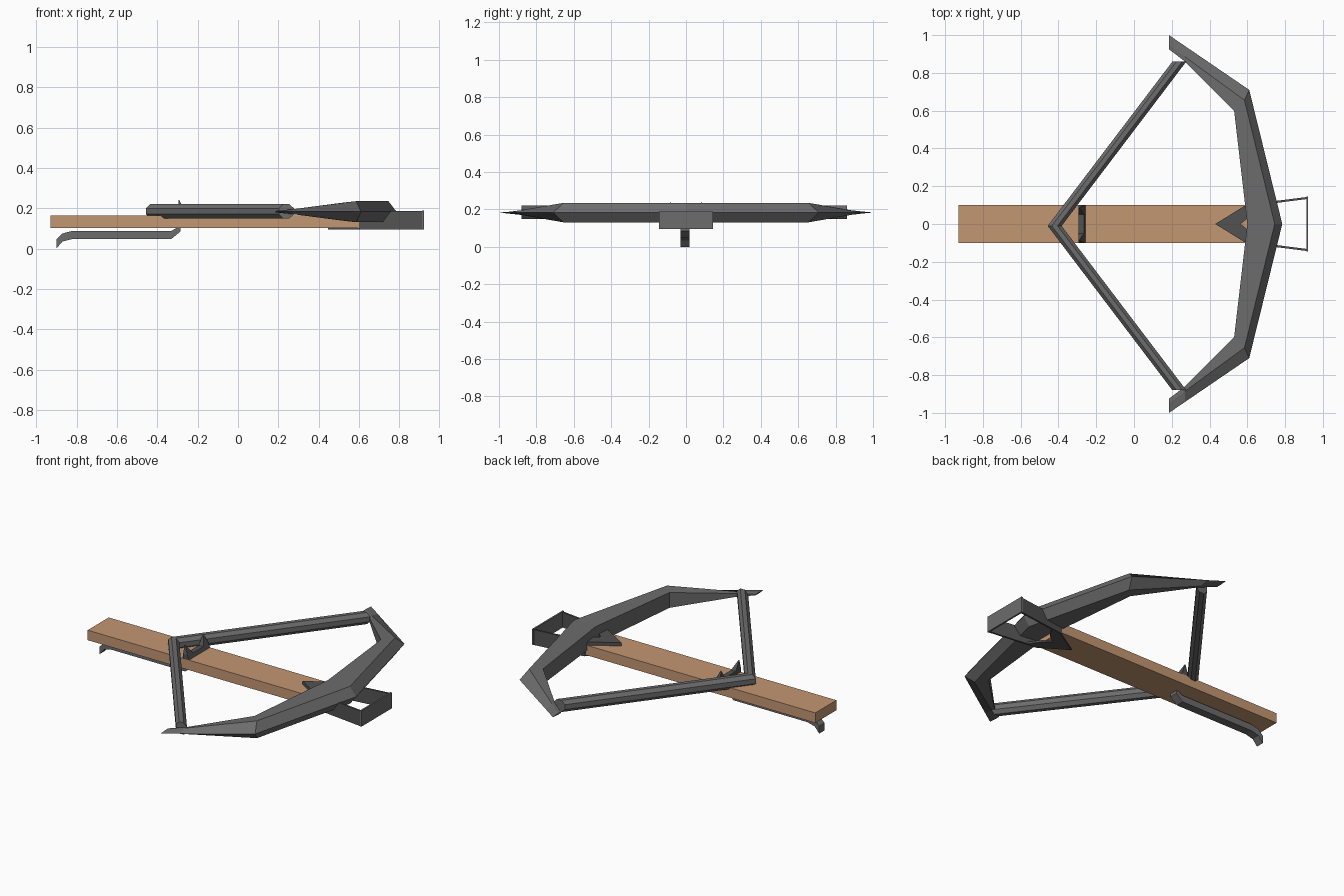
import bpy, bmesh, math

if "Cube" in bpy.data.objects:
    bpy.data.objects.remove(bpy.data.objects["Cube"])


def material(name, rgb):
    m = bpy.data.materials.new(name)
    m.diffuse_color = (*rgb, 1)
    m.use_nodes = True
    m.node_tree.nodes["Principled BSDF"].inputs["Base Color"].default_value = m.diffuse_color
    return m


wood = material("wood", (0.55, 0.31, 0.17))
steel = material("grey_steel", (0.15, 0.15, 0.15))
dark = material("dark_steel", (0.085, 0.085, 0.085))


def loft(name, rings, mat):
    """Skin equal-length closed rings and cap both ends."""
    bm = bmesh.new()
    loops = [[bm.verts.new(p) for p in r] for r in rings]
    n = len(loops[0])
    for a, b in zip(loops, loops[1:]):
        for i in range(n):
            j = (i + 1) % n
            bm.faces.new((a[i], a[j], b[j], b[i]))
    bm.faces.new(loops[0])
    bm.faces.new(loops[-1])
    bmesh.ops.recalc_face_normals(bm, faces=bm.faces)
    me = bpy.data.meshes.new(name)
    bm.to_mesh(me)
    bm.free()
    me.materials.append(mat)
    ob = bpy.data.objects.new(name, me)
    bpy.context.collection.objects.link(ob)
    return ob


def plate_z(name, outline, z0, z1, mat):
    return loft(name, [[(x, y, z) for x, y in outline] for z in (z0, z1)], mat)


# Wooden stock
plate_z("stock", [(-0.93, -0.1), (0.61, -0.1), (0.61, 0.1), (-0.93, 0.1)],
        0.103, 0.163, wood)

# Bow limbs: (inner xy, ridge xy, outer xy, inner half height, ridge half height)
ZC = 0.183
half = [
    ((0.60, 0.0), (0.745, 0.0), (0.785, 0.0), 0.052, 0.052),
    ((0.53, 0.60), (0.585, 0.655), (0.61, 0.71), 0.046, 0.052),
    ((0.27, 0.86), (0.27, 0.885), (0.27, 0.942), 0.010, 0.012),
    ((0.185, 0.925), (0.185, 0.95), (0.185, 1.0), 0.003, 0.004),
]


def bow_ring(s, side):
    (ix, iy), (mx, my), (ox, oy), hi, hm = s
    pts = [(ix, iy, hi), (mx, my, hm), (ox, oy, 0), (mx, my, -hm), (ix, iy, -hi)]
    return [(x, side * y, ZC + z) for x, y, z in pts]


loft("bow", [bow_ring(s, -1) for s in half[:0:-1]] + [bow_ring(s, 1) for s in half], steel)


# Thick bowstring, drawn back to a point and mitred there
def string_ring(x, y):
    return [(x + 0.04 * math.cos(a), y, 0.185 + 0.038 * math.sin(a))
            for a in (math.tau * (i + 0.5) / 8 for i in range(8))]


loft("bowstring", [string_ring(0.24, -0.88), string_ring(-0.42, -0.01),
                   string_ring(0.24, 0.86)], steel)

# Long trigger lever under the stock
lever = [(-0.90, 0.0), (-0.90, 0.045), (-0.87, 0.075), (-0.82, 0.088), (-0.33, 0.088),
         (-0.30, 0.105), (-0.285, 0.105), (-0.285, 0.085), (-0.33, 0.048),
         (-0.82, 0.048), (-0.87, 0.035)]
loft("trigger_lever", [[(x, y, z) for x, z in lever] for y in (-0.03, 0.02)], steel)

# Two-pronged string catch: prongs lean to a point at the back
catch = [(-0.1, 0.160), (0.1, 0.160), (0.1, 0.19), (0.085, 0.24), (0.05, 0.185),
         (-0.05, 0.185), (-0.085, 0.24), (-0.1, 0.19)]
loft("string_catch", [[(-0.295, y, z) for y, z in catch],
                      [(-0.255 - 0.035 * max(0, z - 0.165) / 0.075, y, z)
                       for y, z in catch]], dark)

# Notched arrow-shaped clamp plates above and below the stock
arrow = [(0.43, 0.0), (0.60, 0.105), (0.66, 0.105), (0.62, 0.045), (0.565, 0.0),
         (0.62, -0.045), (0.66, -0.105), (0.60, -0.105)]
plate_z("upper_clamp", arrow, 0.16, 0.183, dark)
plate_z("lower_clamp", [(x + 0.015, y) for x, y in arrow], 0.094, 0.106, dark)

# Foot stirrup: two splayed side plates and a front plate
for label, s in (("left", 1), ("right", -1)):
    plate_z(label + "_stirrup_side",
            [(0.60, s * 0.092), (0.915, s * 0.132), (0.915, s * 0.143), (0.60, s * 0.103)],
            0.095, 0.186, dark)
plate_z("stirrup_front", [(0.912, -0.145), (0.922, -0.145), (0.922, 0.145), (0.912, 0.145)],
        0.095, 0.19, steel)
